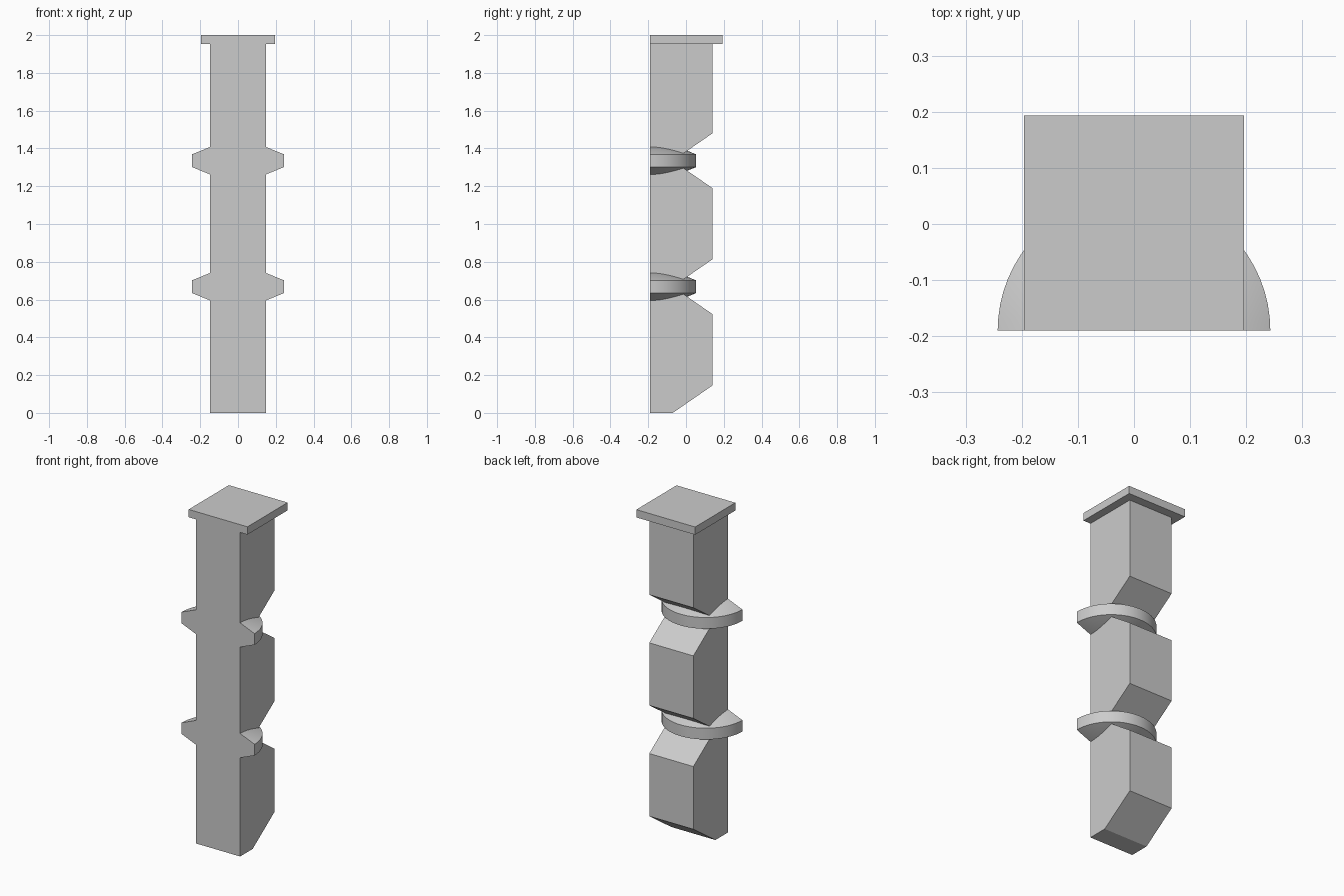
import bpy, bmesh
from math import pi, radians

cube = bpy.data.objects.get("Cube")
if cube:
    bpy.data.objects.remove(cube, do_unlink=True)

FRONT, BACK, HALF_WIDTH = -0.19, 0.14, 0.147
NOTCH_Y, SLOPE_RISE = -0.07, 0.145
COLLAR_LEVELS = (0.668, 1.335)
SHAFT_TOP, TOP = 1.953, 2.0

grey = bpy.data.materials.new("Plain grey")
grey.use_nodes = True
colour = (0.6, 0.6, 0.6, 1)
grey.diffuse_color = colour
grey.node_tree.nodes["Principled BSDF"].inputs["Base Color"].default_value = colour


def finish(name, bm):
    """Turn a bmesh into a coloured object."""
    bmesh.ops.recalc_face_normals(bm, faces=bm.faces)
    mesh = bpy.data.meshes.new(name)
    bm.to_mesh(mesh)
    bm.free()
    mesh.materials.append(grey)
    obj = bpy.data.objects.new(name, mesh)
    bpy.context.collection.objects.link(obj)
    return obj


def extrude_profile(name, profile, x0, x1):
    """Extrude a (y, z) outline along x."""
    bm = bmesh.new()
    face = bm.faces.new([bm.verts.new((x0, y, z)) for y, z in profile])
    new = bmesh.ops.extrude_face_region(bm, geom=[face])["geom"]
    verts = [v for v in new if isinstance(v, bmesh.types.BMVert)]
    bmesh.ops.translate(bm, vec=(x1 - x0, 0, 0), verts=verts)
    return finish(name, bm)


# Shaft with V-shaped notches cut into the back
outline = [(FRONT, 0), (NOTCH_Y, 0), (BACK, SLOPE_RISE)]
for z in COLLAR_LEVELS:
    outline += [(BACK, z - SLOPE_RISE), (NOTCH_Y, z), (BACK, z + SLOPE_RISE)]
outline += [(BACK, SHAFT_TOP), (FRONT, SHAFT_TOP)]
extrude_profile("shaft", outline, -HALF_WIDTH, HALF_WIDTH)

# Flat square cap
extrude_profile("cap", [(FRONT, SHAFT_TOP), (0.193, SHAFT_TOP), (0.193, TOP), (FRONT, TOP)],
                -0.196, 0.196)


# Half-round collars with conical upper and lower faces
def collar(name, z):
    bm = bmesh.new()
    section = [(0, -0.133), (0.243, -0.034), (0.243, 0.034), (0, 0.133)]
    verts = [bm.verts.new((r, FRONT, z + h)) for r, h in section]
    edges = [bm.edges.new(pair) for pair in zip(verts, verts[1:])]
    bmesh.ops.spin(bm, geom=verts + edges, cent=(0, FRONT, 0), axis=(0, 0, 1),
                   angle=pi, steps=32)
    bmesh.ops.remove_doubles(bm, verts=bm.verts, dist=0.0001)
    bmesh.ops.holes_fill(bm, edges=[e for e in bm.edges if e.is_boundary], sides=0)
    obj = finish(name, bm)
    bpy.ops.object.select_all(action="DESELECT")
    obj.select_set(True)
    bpy.context.view_layer.objects.active = obj
    bpy.ops.object.shade_smooth_by_angle(angle=radians(20))


for label, level in zip(("lower_collar", "upper_collar"), COLLAR_LEVELS):
    collar(label, level)
